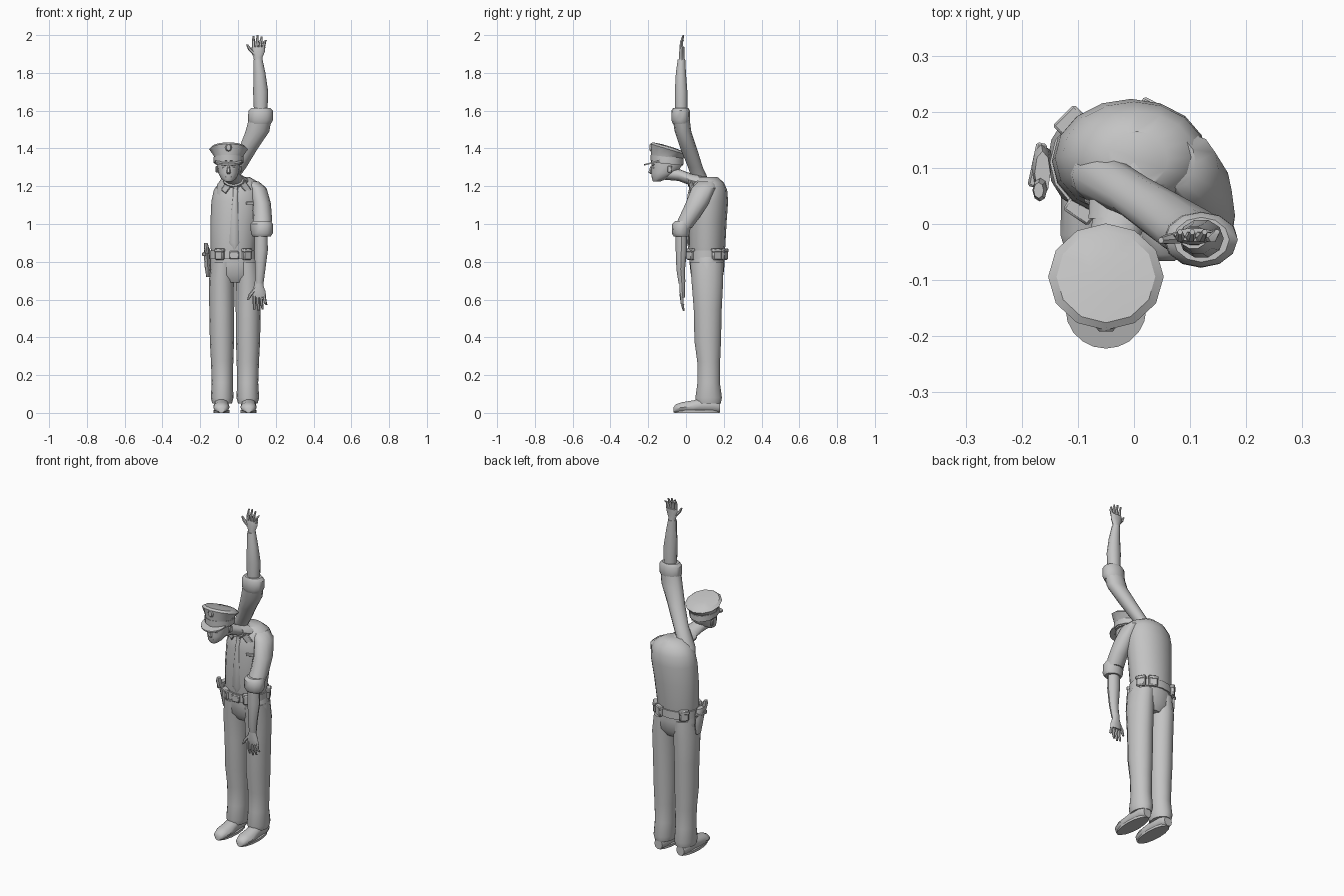
import bpy
import bmesh
from math import cos, sin, pi, radians
from mathutils import Matrix, Vector

UNIT = 0.01   # all part sizes below are in hundredths
MID = -1.6    # x of the symmetry line of the legs

cube = bpy.data.objects.get("Cube")
if cube:
    bpy.data.objects.remove(cube, do_unlink=True)

grey = bpy.data.materials.new("plain grey")
grey.use_nodes = True
grey.diffuse_color = (0.55, 0.55, 0.55, 1)
shader = next(n for n in grey.node_tree.nodes if n.type == "BSDF_PRINCIPLED")
shader.inputs["Base Color"].default_value = grey.diffuse_color
shader.inputs["Roughness"].default_value = 0.7


def finish(name, bm, angle=40):
    """Turn a bmesh into a shaded object."""
    bmesh.ops.scale(bm, vec=Vector((UNIT, UNIT, UNIT)), verts=bm.verts)
    bmesh.ops.recalc_face_normals(bm, faces=bm.faces)
    mesh = bpy.data.meshes.new(name)
    bm.to_mesh(mesh)
    bm.free()
    mesh.materials.append(grey)
    obj = bpy.data.objects.new(name, mesh)
    bpy.context.collection.objects.link(obj)
    bpy.ops.object.select_all(action="DESELECT")
    obj.select_set(True)
    bpy.context.view_layer.objects.active = obj
    bpy.ops.object.shade_smooth_by_angle(angle=radians(angle))
    return obj


def loft(name, rings, sides=12, along="z", angle=40):
    """Skin ellipses given as x, y, z, radius, radius and optional slope."""
    bm = bmesh.new()
    loops = []
    for x, y, z, a, b, *slope in rings:
        tilt = slope[0] if slope else 0
        loop = []
        for i in range(sides):
            t = 2 * pi * i / sides
            u, v = a * cos(t), b * sin(t)
            if along == "z":
                co = (x + u, y + v, z - tilt * v)
            else:
                co = (x + u, y, z + v)
            loop.append(bm.verts.new(co))
        loops.append(loop)
    for low, high in zip(loops, loops[1:]):
        for i in range(sides):
            j = (i + 1) % sides
            bm.faces.new((low[i], low[j], high[j], high[i]))
    bm.faces.new(loops[0])
    bm.faces.new(loops[-1])
    return finish(name, bm, angle)


def box(name, place, size, turn=0, lean=0, soft=0.4):
    """Bevelled box, leaned about y and then turned about z."""
    bm = bmesh.new()
    bmesh.ops.create_cube(bm, size=1)
    bmesh.ops.scale(bm, vec=Vector(size), verts=bm.verts)
    bmesh.ops.bevel(bm, geom=bm.edges[:], offset=soft, segments=1, affect="EDGES")
    spin = Matrix.Rotation(radians(turn), 4, "Z") @ Matrix.Rotation(radians(lean), 4, "Y")
    bmesh.ops.transform(bm, matrix=Matrix.Translation(place) @ spin, verts=bm.verts)
    return finish(name, bm)


def hand(side, x, y, z, reach):
    """Palm, four spread fingers and a thumb; reach is negative when hanging."""
    def at(dx, part, a, b, dy=0):
        return (x + dx, y + dy, z + part * reach, a, b)
    loft(side + "_palm", [at(0.2, -0.1, 2.2, 1.8), at(0, 0.1, 2.4, 1.5),
                          at(0, 0.32, 3.6, 1.5), at(0.2, 0.52, 3.7, 1.2, 0.3)], 10)
    for i, tip in enumerate((0.97, 1, 0.95, 0.8)):
        root, end = -2.4 + 1.7 * i, -2.4 + 2.2 * i
        loft(f"{side}_finger_{i}", [at(root, 0.45, 0.9, 1),
                                    at((root + end) / 2, 0.72, 0.85, 0.9, -0.2),
                                    at(end, tip, 0.5, 0.5, 0.8)], 6)
    loft(side + "_thumb", [at(-1.2, 0.18, 1.4, 1.2), at(-4.3, 0.42, 1.1, 1, -0.5),
                           at(-5.8, 0.62, 0.5, 0.6, -0.7)], 6)


# Trousers and shoes
for side, s in (("right", -1), ("left", 1)):
    leg = [(6.8, 12, 5, 5.2, 6.6), (6.8, 12, 8, 6, 7.2), (6.7, 12, 16, 5.6, 6.1),
           (6.8, 12, 27, 5.9, 6.2), (6.9, 11.5, 38, 6.4, 7.2), (7, 11.5, 55, 6.6, 7.6),
           (7, 11.3, 70, 6.8, 8.6), (6.2, 11, 80, 6.2, 9)]
    loft(side + "_trouser_leg", [(MID + s * x, *rest) for x, *rest in leg], 14)
    shoe = [(-6.6, 1.6, 1.5), (-5.5, 3.2, 2.3), (-2, 4.3, 2.9), (4, 4.2, 3.4),
            (9, 4, 4.2), (15, 4, 4), (18, 2.6, 3)]
    loft(side + "_shoe", [(MID + s * 7.2, y, h, w, h) for y, w, h in shoe], 10, "y")
    loft(side + "_shoe_sole", [(MID + s * 7.2, 5.8, z, 4.3, 12.2) for z in (0, 1.4)], 14)
loft("trouser_seat", [(MID, 11.2, 69, 9, 6), (MID, 11.2, 73, 13.2, 8.6),
                      (-1.8, 11.2, 79, 13, 9.3), (-2.5, 11, 85, 11.7, 9.4)], 16)

# Shirt body
loft("shirt", [(-2.5, 11, 84, 11.5, 9.2), (-2.4, 11, 88, 12.2, 9.8),
               (-1.6, 11.3, 101, 13, 10.2), (-0.5, 11.8, 112, 13.6, 10.5),
               (0, 12, 118, 12.8, 9.8), (0.5, 12, 122, 10.5, 8),
               (0.5, 11.5, 125, 5.5, 5)], 16)

# Belt with buckle and pouches
loft("belt", [(-2.5, 11, z, 12.5, 10.2) for z in (81.5, 86)], 16)
box("belt_buckle", (-2, 0.8, 83.5), (5, 1.6, 4.2))
for i, deg in enumerate((30, 62, 135, 236, 304)):
    t = radians(deg)
    spot = (-2.5 + 12.8 * cos(t), 11 + 10.4 * sin(t), 84)
    box(f"belt_pouch_{i}", spot, (2.4, 5, 6), deg, soft=0.6)
    box(f"pouch_flap_{i}", (spot[0], spot[1], 86), (3, 5.4, 2), deg)

# Holster on the right hip
loft("holster", [(-15.8, 11, 72, 1, 2), (-16, 11, 77, 1.6, 3), (-16.5, 10, 85, 1.7, 4.2),
                 (-16.3, 9, 87, 1.4, 4)], 8)
loft("holster_grip", [(-16.4, 7, 84, 1.1, 1.8), (-16.8, 6, 88, 1.3, 2),
                      (-17, 6, 90, 0.9, 1.4)], 8)
box("holster_strap", (-17.2, 10.5, 84), (2, 8, 2), -12)

# Tie, collar and chest pocket
loft("tie", [(-2, 1.8, 86.5, 0.4, 0.5), (-2, 1.3, 90, 2.7, 0.7), (-1.8, 1, 105, 1.8, 0.7),
             (-1.4, 1.4, 115, 1.2, 0.7), (-1.3, 3, 120, 1.3, 1)], 8)
loft("tie_knot", [(-1.3, 2.6, 118, 1, 1), (-1.3, 3, 121, 2, 1.4)], 8)
for side, s in (("right", -1), ("left", 1)):
    box(side + "_collar_flap", (-1 + s * 4.6, 3, 120), (3.6, 1, 7.5), s * 22, s * -38)
box("pocket_flap", (7, 2.7, 111), (6, 0.8, 1.6), 26, soft=0.2)

# Hanging left arm
loft("left_sleeve", [(7.5, 11, 122.5, 3.5, 4.5), (10.5, 9.5, 119, 4.6, 6.5),
                     (12.5, 6, 111, 4.9, 6.2), (13, 1.5, 103, 5, 5.4),
                     (12.6, -1.5, 98, 5, 4.6)])
loft("left_cuff", [(12.6, -2.5, 93.5, 4.8, 4), (12.6, -2.8, 95, 5.8, 4.7),
                   (12.5, -2.3, 100, 5.9, 5), (12.7, -1.5, 101.5, 4.8, 4.4)])
loft("left_forearm", [(12.2, -2.5, 96, 3.4, 3.1), (12.2, -2.5, 86, 3.6, 3.1),
                      (11.8, -2.8, 76, 2.7, 2.4), (11.3, -2.2, 68.5, 2.2, 1.8)], 10)
hand("left", 11, -2, 69, -15)

# Raised right arm, crossing behind the head
loft("right_sleeve", [(-8.5, 10, 112, 3.8, 5.5), (-6.5, 8.5, 121, 4.5, 4.6),
                      (0, 5, 130, 4.4, 3.9), (5.5, 1.4, 140, 5, 4.4),
                      (10.3, -1.6, 149, 6.3, 4.4), (11.8, -2.6, 156, 6, 4.5)])
loft("right_cuff", [(11.7, -2.6, 153, 5.7, 4.3), (11.9, -2.8, 155, 6.6, 5),
                    (12, -2.8, 160, 6.5, 4.9), (12, -2.8, 161.5, 5, 4)])
loft("right_forearm", [(12, -2.5, 158, 3.5, 3.4), (12, -2.6, 170, 4, 3.5),
                       (11.4, -2.7, 180, 3.1, 2.8), (10.6, -2.4, 187, 2.4, 2.1)], 10)
hand("right", 10.6, -2.2, 187, 13)

# Neck stretched forward, and head
loft("neck", [(-5, -11, 127, 4, 3.6), (-4, -4, 126, 4.4, 3.2), (-1.5, 4, 123, 5.2, 3.2),
              (0, 11, 121.5, 6, 3.5)], 12, "y")
loft("collar_band", [(-2.5, 1, 123.5, 5.6, 3.6), (-0.8, 7, 122, 7, 4)], 12, "y")
loft("head", [(-5, -15.5, 122.5, 2, 2), (-5, -14, 124, 4, 4.2), (-5, -11.5, 127, 5.5, 7),
              (-5, -10.2, 131, 6, 8.2), (-5, -10, 135, 6.2, 8.4)], 14)
loft("nose", [(-5, -18.3, 126.5, 0.7, 0.7), (-5, -18.9, 127.3, 1.2, 1.2),
              (-5, -18.4, 130.5, 0.6, 0.6)], 6)
box("mouth", (-5, -17.7, 124.9), (3, 0.9, 0.8), soft=0.2)
for side, s in (("right", -1), ("left", 1)):
    box(side + "_eye", (-5 + s * 2.5, -17.2, 129.7), (1.8, 0.8, 0.8), s * 18, soft=0.2)
    box(side + "_brow", (-5 + s * 2.6, -17.4, 131.2), (2.8, 0.9, 0.6), s * 18, s * -12, 0.2)
    box(side + "_ear", (-5 + s * 6.2, -8.5, 129), (1, 2.4, 3.6), s * -15)

# Peaked cap
loft("cap", [(-5, -10, 131.8, 7.4, 8.4, 0.1), (-5, -10, 136, 7.8, 8.6, 0.15),
             (-5, -9.4, 139.6, 10.3, 9.5, 0.3), (-5, -9.4, 140.8, 8.8, 8.2, 0.3),
             (-5, -9.4, 141.3, 3, 3, 0.3)], 12, angle=30)
loft("cap_band", [(-5, -10, z, 8, 8.8, 0.12) for z in (132.5, 135.5)], 12)
loft("cap_visor", [(-5, -15.2, z, 7.2, 7, 0 - 0.26) for z in (132.7, 133.5)], 20)
loft("cap_badge", [(-5, -19.2, 140.5, 1.2, 1.6), (-5, -18.4, 140.5, 1.8, 2.3),
                   (-5, -16.5, 140.5, 1.8, 2.3)], 8, "y")
